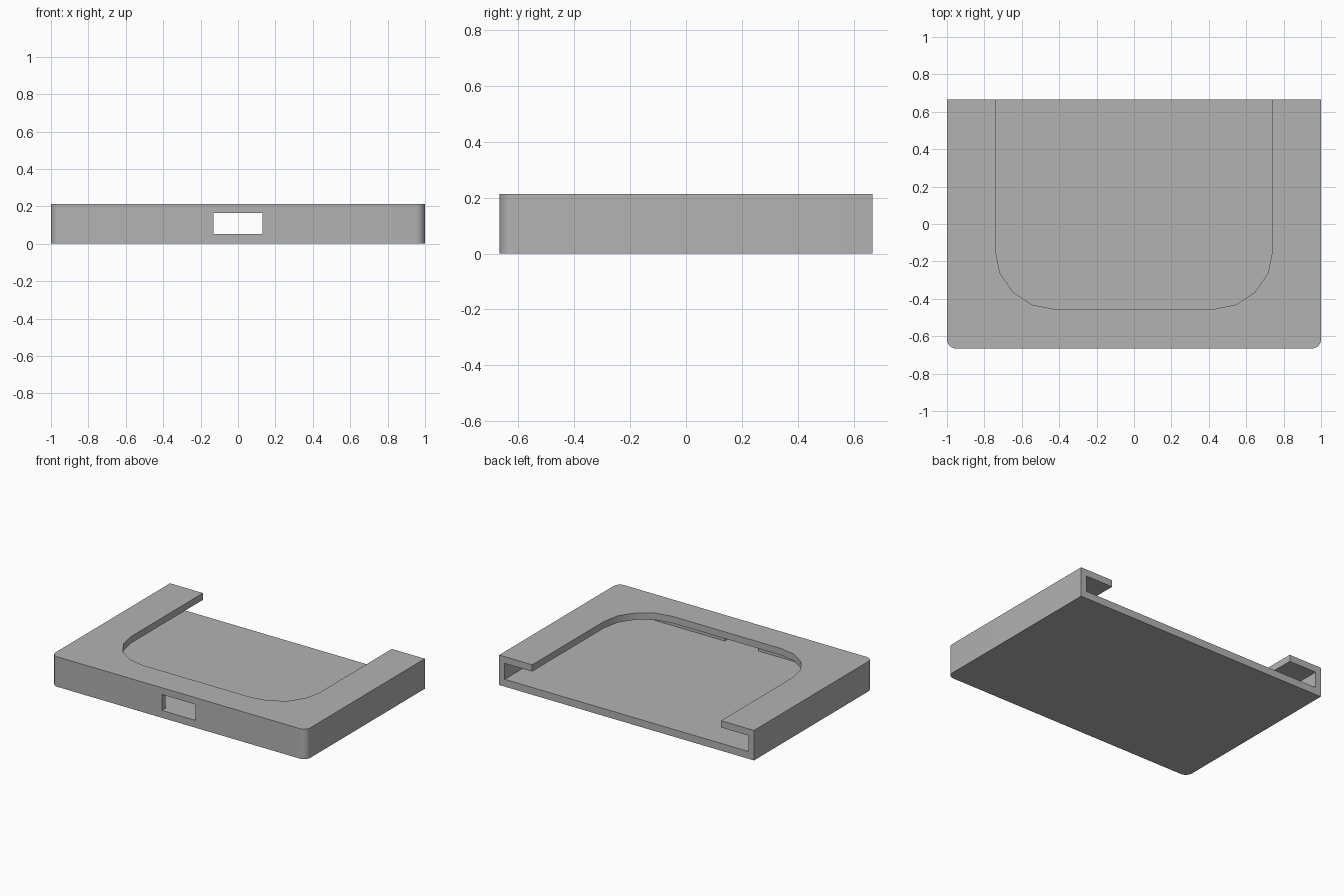
import bpy, bmesh, math

if "Cube" in bpy.data.objects:
    bpy.data.objects.remove(bpy.data.objects["Cube"])

W, D, H = 1.0, 0.666, 0.213          # half width, half depth, height
FLOOR, ROOF, WALL = 0.052, 0.165, 0.043

grey = bpy.data.materials.new("mid grey")
grey.diffuse_color = (0.45, 0.45, 0.45, 1)
grey.use_nodes = True
grey.node_tree.nodes["Principled BSDF"].inputs["Base Color"].default_value = grey.diffuse_color


def arc(cx, cy, r, a0, a1, n):
    """Points along an arc, angles in degrees."""
    return [(cx + r * math.cos(math.radians(a0 + (a1 - a0) * i / n)),
             cy + r * math.sin(math.radians(a0 + (a1 - a0) * i / n)))
            for i in range(n + 1)]


def prism(name, outline, z0, z1):
    """Extrude a counter-clockwise outline from z0 up to z1."""
    bm = bmesh.new()
    face = bm.faces.new([bm.verts.new((x, y, z0)) for x, y in outline])
    up = bmesh.ops.extrude_face_region(bm, geom=[face])["geom"]
    bmesh.ops.translate(bm, vec=(0, 0, z1 - z0),
                        verts=[v for v in up if isinstance(v, bmesh.types.BMVert)])
    bmesh.ops.recalc_face_normals(bm, faces=bm.faces)
    mesh = bpy.data.meshes.new(name)
    bm.to_mesh(mesh)
    bm.free()
    mesh.materials.append(grey)
    obj = bpy.data.objects.new(name, mesh)
    bpy.context.collection.objects.link(obj)
    return obj


def u_outline(hx, y_front, y_back, r, n):
    """Rectangle with its two front corners rounded."""
    return (arc(-hx + r, y_front + r, r, 180, 270, n)
            + arc(hx - r, y_front + r, r, 270, 360, n)
            + [(hx, y_back), (-hx, y_back)])


def box_outline(hx, y0, y1):
    return [(-hx, y0), (hx, y0), (hx, y1), (-hx, y1)]


# Outer block with rounded front corners
tray = prism("tray", u_outline(W, -D, D, 0.05, 8), 0, H)

# Inner pocket open at the back, top opening, and front slot
cutters = [
    prism("pocket_cutter", box_outline(W - WALL, -D + WALL, D + 0.2), FLOOR, ROOF),
    prism("opening_cutter", u_outline(0.741, -0.455, D + 0.3, 0.315, 4), 0.11, H + 0.2),
    prism("slot_cutter", box_outline(0.131, -D - 0.2, -D + 0.1), FLOOR, ROOF),
]
for cutter in cutters:
    cutter.hide_render = True
    cutter.hide_set(True)
    mod = tray.modifiers.new(cutter.name, "BOOLEAN")
    mod.operation, mod.solver, mod.object = "DIFFERENCE", "EXACT", cutter

# Bake the cuts, then smooth the rounded corners
bpy.context.view_layer.objects.active = tray
tray.select_set(True)
for mod in list(tray.modifiers):
    bpy.ops.object.modifier_apply(modifier=mod.name)
for cutter in cutters:
    bpy.data.objects.remove(cutter)
bpy.ops.object.shade_smooth_by_angle(angle=math.radians(30))
